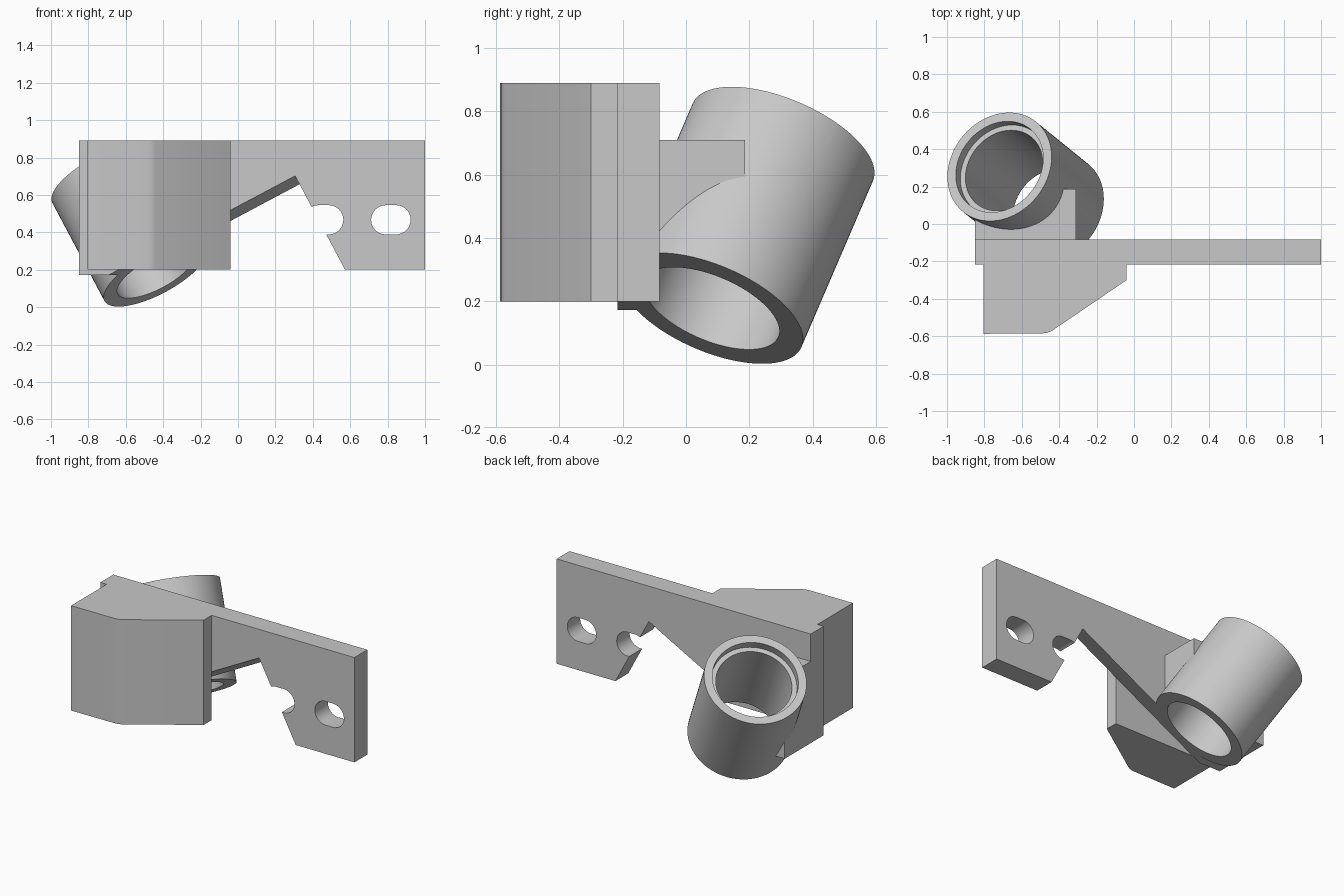
import bpy, bmesh, math
from mathutils import Matrix, Euler

if "Cube" in bpy.data.objects:
    bpy.data.objects.remove(bpy.data.objects["Cube"], do_unlink=True)

grey = bpy.data.materials.new("light_grey")
grey.use_nodes = True
colour = (0.58, 0.58, 0.58, 1)
grey.diffuse_color = colour
grey.node_tree.nodes["Principled BSDF"].inputs["Base Color"].default_value = colour

# Frame of the tilted tube: origin at its lower end, local z along its axis
tilt = Euler((math.radians(-20.8), math.radians(-28), 0)).to_matrix().to_4x4()
tube_frame = Matrix.Translation((-0.44, 0.08, 0.178)) @ tilt


def finish(name, bm, frame=Matrix()):
    bmesh.ops.transform(bm, matrix=frame, verts=bm.verts)
    bmesh.ops.recalc_face_normals(bm, faces=bm.faces)
    mesh = bpy.data.meshes.new(name)
    bm.to_mesh(mesh)
    bm.free()
    mesh.materials.append(grey)
    obj = bpy.data.objects.new(name, mesh)
    bpy.context.collection.objects.link(obj)
    return obj


def prism(name, points, low, high, frame=Matrix()):
    """Extrude an outline in local xy from low to high along local z."""
    bm = bmesh.new()
    face = bm.faces.new([bm.verts.new((x, y, low)) for x, y in points])
    side = bmesh.ops.extrude_face_region(bm, geom=[face])["geom"]
    top = [v for v in side if isinstance(v, bmesh.types.BMVert)]
    bmesh.ops.translate(bm, verts=top, vec=(0, 0, high - low))
    return finish(name, bm, frame)


def box(name, x, y, z, frame=Matrix()):
    outline = [(x[0], y[0]), (x[1], y[0]), (x[1], y[1]), (x[0], y[1])]
    return prism(name, outline, z[0], z[1], frame)


def cylinder(name, radius, low, high):
    ring = [(radius * math.cos(math.tau * i / 96), radius * math.sin(math.tau * i / 96))
            for i in range(96)]
    return prism(name, ring, low, high, tube_frame)


def slot(name, left, right, height, radius):
    """Rounded slot cutter running through the plate along y."""
    outline = []
    for centre, start in ((right, -90), (left, 90)):
        for i in range(25):
            a = math.radians(start + 7.5 * i)
            outline.append((centre + radius * math.cos(a), height + radius * math.sin(a)))
    return prism(name, outline, -0.3, 0.5, Matrix.Rotation(math.pi / 2, 4, "X"))


def combine(target, tool, operation):
    mod = target.modifiers.new("combine", "BOOLEAN")
    mod.operation, mod.solver, mod.object = operation, "EXACT", tool
    bpy.context.view_layer.objects.active = target
    bpy.ops.object.modifier_apply(modifier=mod.name)
    bpy.data.objects.remove(tool, do_unlink=True)


# Long mounting plate with the gusset and tube joined to its back
bracket = box("bracket", (-0.85, 1.0), (-0.217, -0.083), (0.2, 0.89))
length = 0.636
combine(bracket, box("gusset", (-0.85, -0.31), (-0.217, 0.187), (0.172, 0.71)), "UNION")
combine(bracket, cylinder("tube", 0.31, -0.1, length), "UNION")

# Clearance below and above the tube, its bore and its recessed lip
combine(bracket, box("end_clearance", (-1.2, 0.904), (-1, 1), (-1.2, 0), tube_frame), "DIFFERENCE")
combine(bracket, cylinder("top_clearance", 0.315, length, 1.0), "DIFFERENCE")
combine(bracket, cylinder("bore", 0.23, -0.2, 1.0), "DIFFERENCE")
combine(bracket, cylinder("lip_recess", 0.26, length - 0.055, 1.0), "DIFFERENCE")

# Pair of adjustment slots
for left in (0.43, 0.79):
    combine(bracket, slot("slot", left, left + 0.055, 0.467, 0.078), "DIFFERENCE")

# Solid block on the front, with a bevelled right-hand corner
block = prism("front_block",
              [(-0.805, -0.217), (-0.805, -0.587), (-0.49, -0.585), (-0.465, -0.582),
               (-0.44, -0.572), (-0.04, -0.3), (-0.04, -0.217)], 0.2, 0.89)

for obj in (bracket, block):
    bpy.ops.object.select_all(action="DESELECT")
    obj.select_set(True)
    bpy.context.view_layer.objects.active = obj
    bpy.ops.object.shade_smooth_by_angle(angle=math.radians(25))
